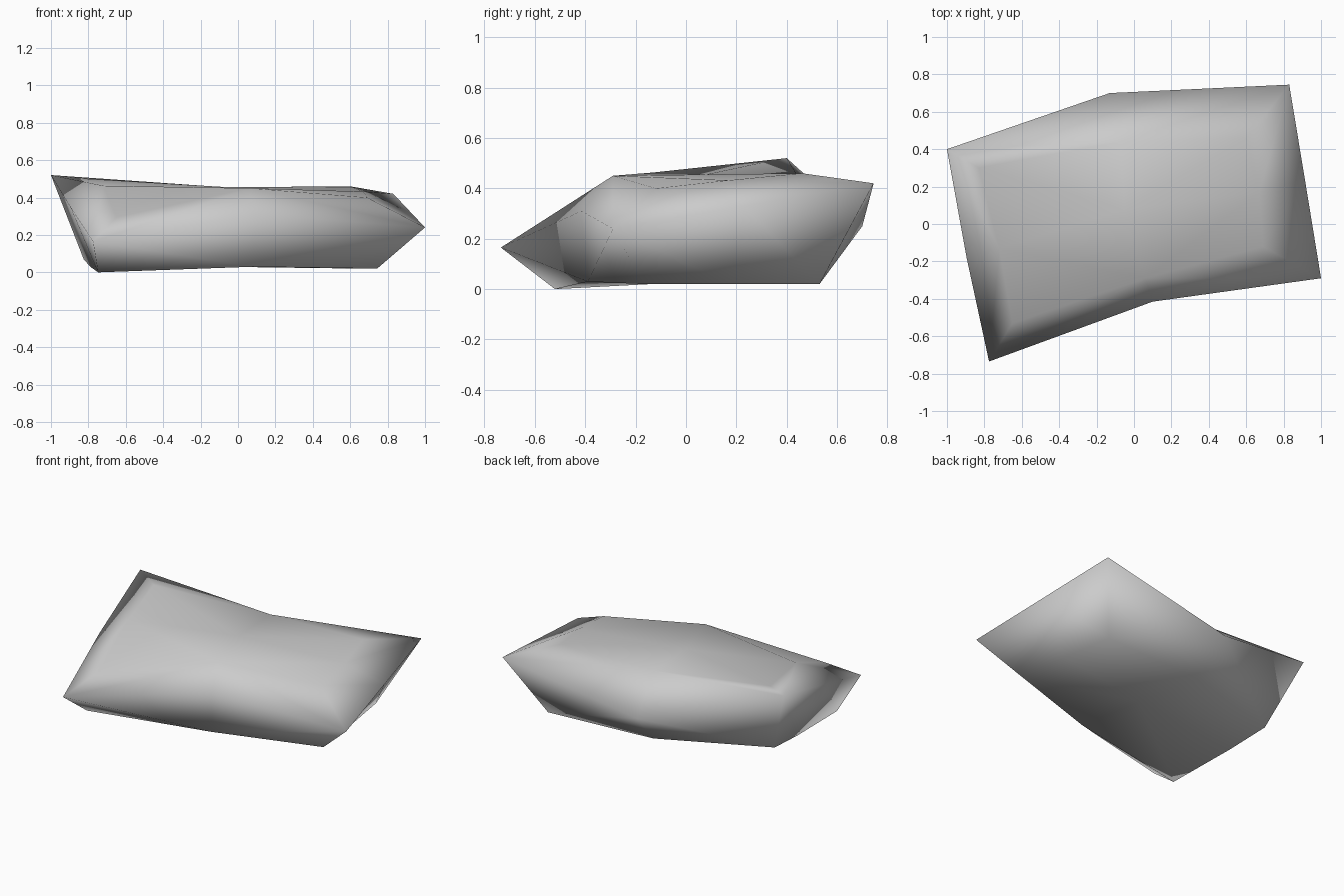
import bpy
import bmesh
from mathutils import Vector

# Remove the default object
default_cube = bpy.data.objects.get("Cube")
if default_cube:
    bpy.data.objects.remove(default_cube, do_unlink=True)


def flat_material(name, colour):
    material = bpy.data.materials.new(name)
    material.use_nodes = True
    material.diffuse_color = colour
    shader = next(n for n in material.node_tree.nodes if n.type == "BSDF_PRINCIPLED")
    shader.inputs["Base Color"].default_value = colour
    shader.inputs["Roughness"].default_value = 0.8
    return material


def split_outward(face):
    """Split a quad along whichever diagonal bulges outward."""
    a, b, c, d = face.verts
    bulge = (a.co + c.co - b.co - d.co).dot(face.normal)
    ends = (a, c) if bulge > 0 else (b, d)
    bmesh.utils.face_split(face, *ends)


# Each layer of the cushion is a three by three lattice:
# rows run front to back, columns run from -x to +x
top_panel = [
    [(-.65, -.53, .295), (.06, -.29, .45), (.69, -.12, .40)],
    [(-.72, -.13, .463), (-.05, .08, .455), (.67, .17, .432)],
    [(-.83, .30, .502), (-.07, .44, .455), (.60, .46, .46)],
]
seam = [
    [(-.775, -.735, .165), (.10, -.415, .31), (1, -.29, .24)],
    [(-.895, -.18, .347), None, (.915, .23, .33)],
    [(-1, .40, .52), (-.13, .70, .25), (.83, .745, .42)],
]
bottom_panel = [
    [(-.748, -.52, 0), (.08, -.39, .03), (.744, -.164, .02)],
    [(-.79, -.04, .03), (0, .05, .03), (.70, .18, .02)],
    [(-.825, .245, .07), (-.10, .49, .03), (.645, .53, .02)],
]
layers = [bottom_panel, seam, top_panel]

# Cushion: a box with every edge halved, pulled onto the lattice
bm = bmesh.new()
bmesh.ops.create_cube(bm, size=2)
bmesh.ops.subdivide_edges(bm, edges=bm.edges[:], cuts=1, use_grid_fill=True)
for vert in bm.verts:
    column, row, layer = (round(value) + 1 for value in vert.co)
    vert.co = Vector(layers[layer][row][column])
bmesh.ops.recalc_face_normals(bm, faces=bm.faces[:])
bm.normal_update()
for quad in bm.faces[:]:
    split_outward(quad)
for face in bm.faces:
    face.smooth = True

mesh = bpy.data.meshes.new("cushion")
bm.to_mesh(mesh)
bm.free()
mesh.materials.append(flat_material("grey fabric", (.6, .6, .6, 1)))
cushion = bpy.data.objects.new("cushion", mesh)
bpy.context.collection.objects.link(cushion)
